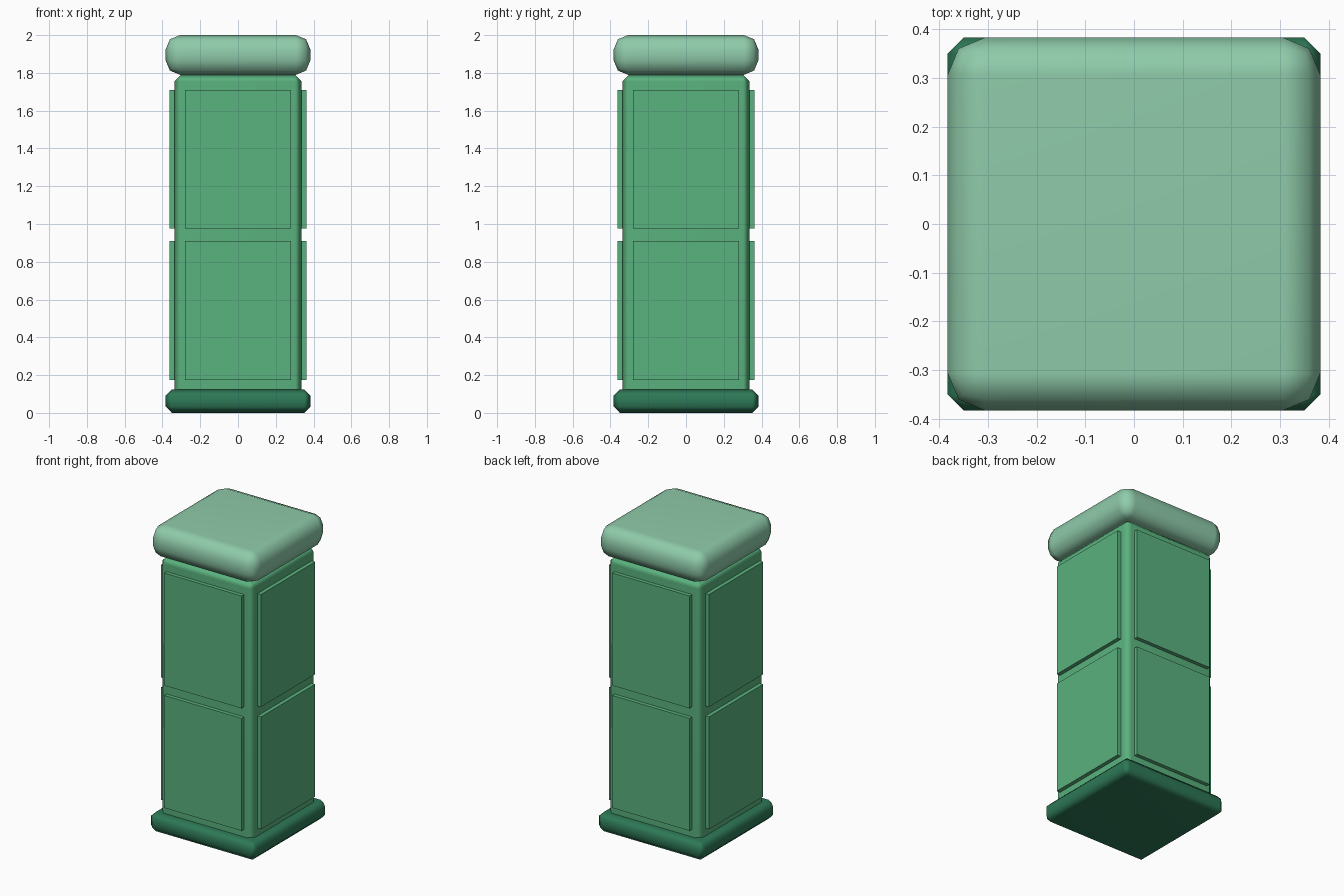
import bpy
import math

if "Cube" in bpy.data.objects:
    bpy.data.objects.remove(bpy.data.objects["Cube"])


def material(name, rgb):
    mat = bpy.data.materials.new(name)
    lin = [((c / 255 + 0.055) / 1.055) ** 2.4 for c in rgb]
    mat.diffuse_color = (*lin, 1)
    mat.use_nodes = True
    mat.node_tree.nodes["Principled BSDF"].inputs["Base Color"].default_value = mat.diffuse_color
    return mat


MID = material("mid green", (90, 178, 126))
DARK = material("dark green", (45, 120, 86))
PALE = material("pale green", (143, 203, 170))


def box(name, size, centre, mat, bevel=0, segments=1):
    """Box with optional rounded edges and flat-looking main faces."""
    bpy.ops.mesh.primitive_cube_add(size=1, location=centre)
    ob = bpy.context.object
    ob.name = name
    ob.scale = size
    bpy.ops.object.transform_apply(location=False, rotation=False, scale=True)
    ob.data.materials.append(mat)
    if bevel:
        mod = ob.modifiers.new("rounded_edges", 'BEVEL')
        mod.width = bevel
        mod.segments = segments
        mod.limit_method = 'NONE'
        bpy.ops.object.shade_smooth()
        soft = ob.modifiers.new("soft_normals", 'WEIGHTED_NORMAL')
        soft.keep_sharp = True
    return ob


# Plinth, shaft and cushion-like cap
box("base", (0.766, 0.766, 0.125), (0, 0, 0.0625), DARK, 0.033, 1)
box("shaft", (0.674, 0.674, 1.70), (0, 0, 0.94), MID, 0.036, 1)
box("cap", (0.766, 0.766, 0.21), (0, 0, 1.895), PALE, 0.076, 2)

# Two raised panels on each of the four sides
for side, label in enumerate(("front", "right", "back", "left")):
    for z, level in ((0.5425, "lower"), (1.3425, "upper")):
        angle = side * math.pi / 2
        r = 0.34
        panel = box(f"{label}_{level}_panel", (0.56, 0.044, 0.735),
                    (r * math.sin(angle), -r * math.cos(angle), z), MID)
        panel.rotation_euler.z = angle
